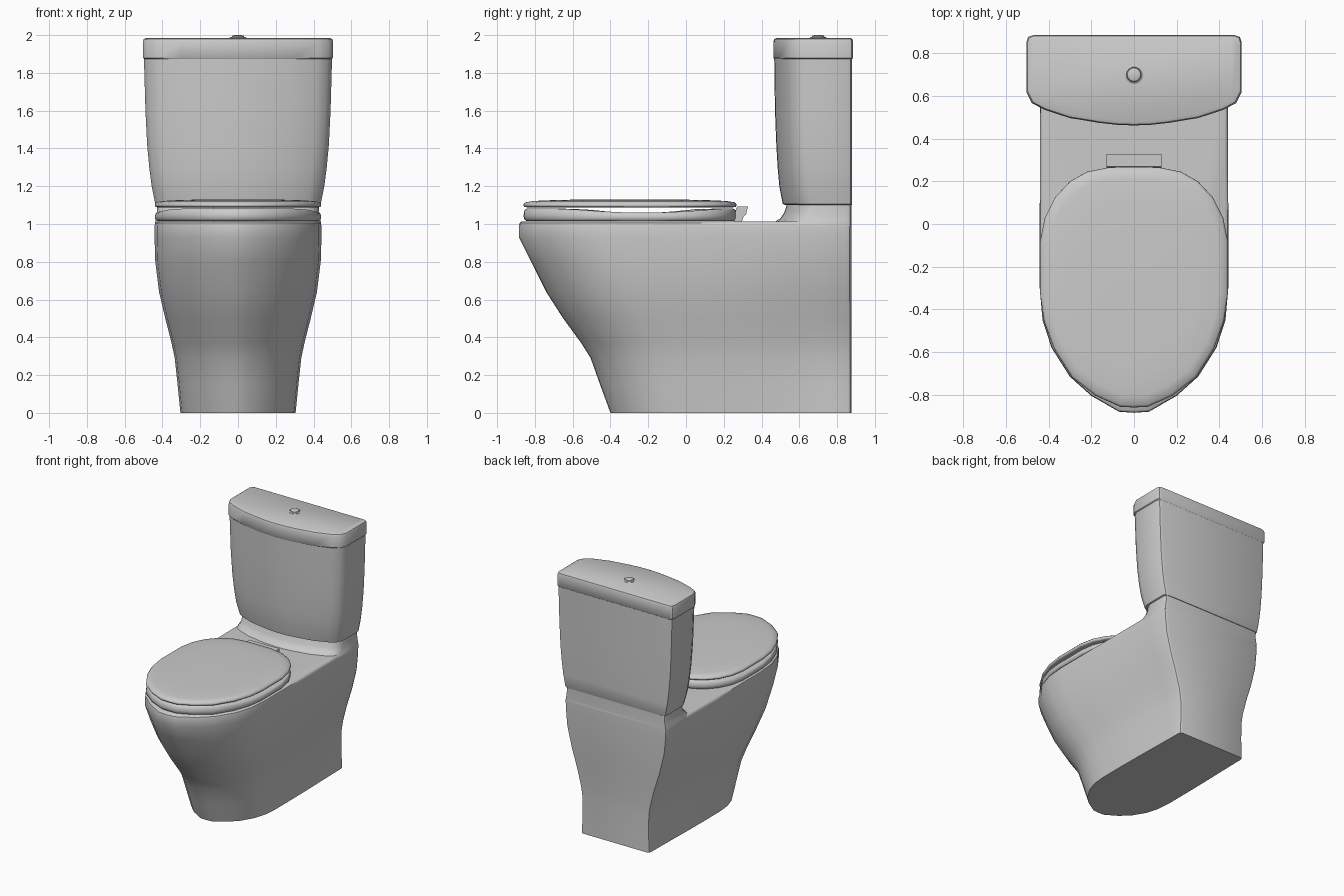
import bpy, bmesh, math

if "Cube" in bpy.data.objects:
    bpy.data.objects.remove(bpy.data.objects["Cube"])


def mirror(half):
    """Close a right-hand half outline (front to back) into a full loop."""
    left = [(-x, y) for x, y in reversed(half) if x > 1e-6]
    return half + left


def loft(name, rings, closed=False, bevel=0, angle=40):
    """Skin a stack of equal-length 3D loops; cap the ends or wrap round."""
    bm = bmesh.new()
    loops = [[bm.verts.new(p) for p in ring] for ring in rings]
    n = len(loops[0])
    pairs = list(zip(loops, loops[1:]))
    if closed:
        pairs.append((loops[-1], loops[0]))
    else:
        bm.faces.new(loops[0])
        bm.faces.new(loops[-1])
    for a, b in pairs:
        for i in range(n):
            j = (i + 1) % n
            bm.faces.new((a[i], a[j], b[j], b[i]))
    bmesh.ops.recalc_face_normals(bm, faces=bm.faces)
    if bevel:
        edges = [e for e in bm.edges if e.calc_face_angle(0) > 1.0]
        bmesh.ops.bevel(bm, geom=edges, offset=bevel, segments=3,
                        profile=0.5, affect='EDGES')
    me = bpy.data.meshes.new(name)
    bm.to_mesh(me)
    bm.free()
    ob = bpy.data.objects.new(name, me)
    bpy.context.collection.objects.link(ob)
    smooth(ob, angle)
    return ob


def smooth(ob, angle=40):
    bpy.ops.object.select_all(action='DESELECT')
    ob.select_set(True)
    bpy.context.view_layer.objects.active = ob
    bpy.ops.object.shade_smooth_by_angle(angle=math.radians(angle))


# Pedestal: rim outline rescaled at each height, with its own back width
BACK = 0.875
RIM = [(0, -.885), (.07, -.88), (.2, -.805), (.3, -.715), (.385, -.58),
       (.427, -.45), (.44, -.3), (.44, 0), (.44, .25), (.44, .5), (.44, .7),
       (.44, .845), (.432, .866), (.41, .875)]


def pedestal_ring(z, front, wide, back_wide):
    half = []
    for x, y in RIM:
        t = (BACK - y) / (BACK + .885)
        k = min(1, t / .5)
        k = k * k * (3 - 2 * k)
        half.append((x / .44 * (back_wide + (wide - back_wide) * k),
                     BACK - t * (BACK - front)))
    return [(x, y, z) for x, y in mirror(half)]


SECTIONS = [(0, -.40, .305, .295), (.15, -.455, .32, .29), (.29, -.505, .335, .292),
            (.37, -.555, .352, .305), (.5, -.65, .385, .34), (.64, -.74, .418, .385),
            (.8, -.82, .438, .425), (.93, -.885, .442, .438), (.99, -.885, .442, .44),
            (1.005, -.882, .438, .438), (1.014, -.87, .425, .43)]
pedestal = loft("pedestal", [pedestal_ring(*s) for s in SECTIONS])

# Bowl hollow cut into the pedestal
bpy.ops.mesh.primitive_uv_sphere_add(segments=32, ring_count=20, location=(0, -.3, 1.02))
cutter = bpy.context.object
cutter.name = "bowl_cutter"
cutter.scale = (.28, .4, .42)
cutter.hide_render = True
mod = pedestal.modifiers.new("bowl", 'BOOLEAN')
mod.operation = 'DIFFERENCE'
mod.object = cutter
bpy.context.view_layer.objects.active = pedestal
bpy.ops.object.modifier_apply(modifier=mod.name)
bpy.data.objects.remove(cutter)
smooth(pedestal)


# Tank parts share a bow-fronted outline
def tank_ring(z, hw, front, back=.88):
    half = [(0, front), (.16 * hw, front + .003), (.32 * hw, front + .012),
            (.6 * hw, front + .035), (.84 * hw, front + .075),
            (.95 * hw, front + .105), (hw, front + .155), (hw, back - .03),
            (hw - .008, back - .008), (hw - .03, back)]
    return [(x, y, z) for x, y in mirror(half)]


loft("tank_neck", [tank_ring(*s, BACK) for s in
                   [(.99, .44, .46), (1.014, .438, .475), (1.03, .434, .50),
                    (1.06, .43, .52), (1.105, .428, .535)]])
loft("tank", [tank_ring(*s) for s in
              [(1.1, .425, .525), (1.106, .438, .512), (1.2, .457, .494),
               (1.3, .47, .485), (1.42, .481, .478), (1.6, .49, .471),
               (1.875, .498, .467)]])
loft("tank_lid", [tank_ring(*s) for s in
                  [(1.872, .496, .468, .88), (1.88, .504, .462, .885),
                   (1.965, .504, .462, .885), (1.979, .499, .467, .881),
                   (1.985, .486, .48, .87)]])

# Flush button with a collar
circle = [(math.cos(i * math.pi / 12), math.sin(i * math.pi / 12)) for i in range(24)]
loft("flush_button", [[(r * c, .7 + r * s, z) for c, s in circle] for r, z in
                      [(.044, 1.98), (.044, 1.987), (.036, 1.991), (.034, 1.988),
                       (.031, 1.996), (.02, 2.0)]], angle=30)

# Seat and cover share one outline
COVER = mirror([(0, -.86), (.065, -.857), (.18, -.805), (.29, -.72), (.375, -.585),
                (.422, -.455), (.44, -.33), (.44, -.2), (.44, -.08), (.418, .03),
                (.37, .125), (.3, .2), (.22, .245), (.12, .265), (.05, .268)])


def oval(scale, z, dip=0):
    ring = []
    for x, y in COVER:
        sag = max(0, math.cos((y + .22) / .44 * math.pi / 2)) if abs(y + .22) < .44 else 0
        ring.append((x * scale, -.3 + (y + .3) * scale, z - dip * sag))
    return ring


loft("seat", [oval(.66, 1.02), oval(.975, 1.016), oval(.995, 1.026),
              oval(1, 1.045, .008), oval(.992, 1.072, .02), oval(.97, 1.082, .022),
              oval(.7, 1.08, .022), oval(.66, 1.065, .015)], closed=True, angle=50)
loft("seat_cover", [oval(.96, 1.088), oval(.99, 1.09), oval(1, 1.097),
                    oval(.998, 1.106), oval(.98, 1.115), oval(.9, 1.122),
                    oval(.7, 1.127), oval(.4, 1.13)], angle=50)

# Hinge bar behind the cover
HINGE = [(.255, 1.01), (.295, 1.01), (.305, 1.04), (.318, 1.05), (.328, 1.092),
         (.27, 1.092), (.262, 1.07)]
loft("hinge", [[(x, y, z) for y, z in HINGE] for x in (-.13, .13)], angle=30)
